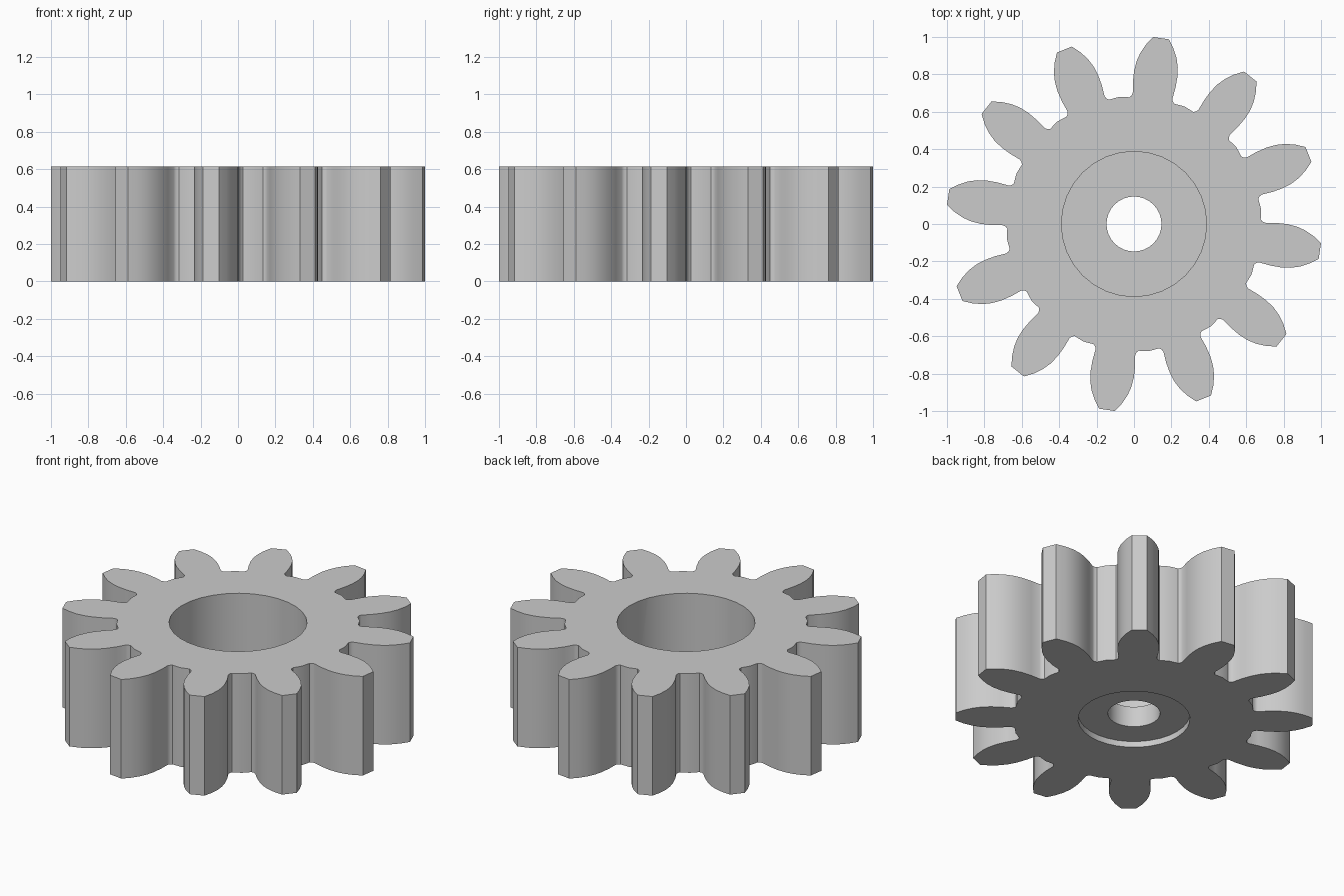
import bpy, bmesh
from math import radians, sin, cos

if "Cube" in bpy.data.objects:
    bpy.data.objects.remove(bpy.data.objects["Cube"])

TEETH, HEIGHT = 12, 0.615
TILT = 8.25  # degrees from +y to the first tooth's centre line

# Half tooth profile: (radius, half angle in degrees), root to tip
FLANK = [(0.678, 10.4), (0.686, 9.4), (0.70, 8.8), (0.76, 8.7), (0.82, 8.2),
         (0.87, 7.35), (0.915, 6.15), (0.96, 4.5), (1.005, 2.45)]

steel = bpy.data.materials.new("grey_steel")
steel.diffuse_color = (0.6, 0.6, 0.6, 1)
steel.use_nodes = True
steel.node_tree.nodes["Principled BSDF"].inputs["Base Color"].default_value = steel.diffuse_color


def drill(target, radius, z0, z1):
    """Cut a round hole between two heights."""
    bpy.ops.mesh.primitive_cylinder_add(vertices=32, radius=radius, depth=z1 - z0,
                                        location=(0, 0, (z0 + z1) / 2))
    cutter = bpy.context.object
    cutter.hide_render = True
    mod = target.modifiers.new("drill", 'BOOLEAN')
    mod.operation, mod.solver, mod.object = 'DIFFERENCE', 'EXACT', cutter
    bpy.context.view_layer.objects.active = target
    bpy.ops.object.modifier_apply(modifier=mod.name)
    bpy.data.objects.remove(cutter)


# Toothed blank: outline repeated round the axis, then extruded
bm = bmesh.new()
outline = []
for i in range(TEETH):
    centre = TILT + i * 360 / TEETH
    side = [(r, centre - a) for r, a in FLANK] + [(r, centre + a) for r, a in reversed(FLANK)]
    side.append((0.684, centre + 180 / TEETH))  # middle of the gap
    outline += [bm.verts.new((r * sin(radians(a)), r * cos(radians(a)), 0)) for r, a in side]
base = bm.faces.new(outline)
top = bmesh.ops.extrude_face_region(bm, geom=[base])["geom"]
bmesh.ops.translate(bm, vec=(0, 0, HEIGHT),
                    verts=[v for v in top if isinstance(v, bmesh.types.BMVert)])
bmesh.ops.recalc_face_normals(bm, faces=bm.faces)
mesh = bpy.data.meshes.new("gear")
bm.to_mesh(mesh)
bm.free()
gear = bpy.data.objects.new("gear", mesh)
bpy.context.collection.objects.link(gear)
mesh.materials.append(steel)

# Deep top bore, shallow bottom recess and the shaft hole through the web
drill(gear, 0.388, 0.165, 1.0)
drill(gear, 0.315, -0.5, 0.037)
drill(gear, 0.147, -0.6, 0.9)

# One colour, smooth flanks and bores with crisp edges
mesh.materials.clear()
mesh.materials.append(steel)
for p in mesh.polygons:
    p.material_index = 0
bpy.ops.object.select_all(action='DESELECT')
gear.select_set(True)
bpy.context.view_layer.objects.active = gear
bpy.ops.object.shade_smooth_by_angle(angle=radians(30))
